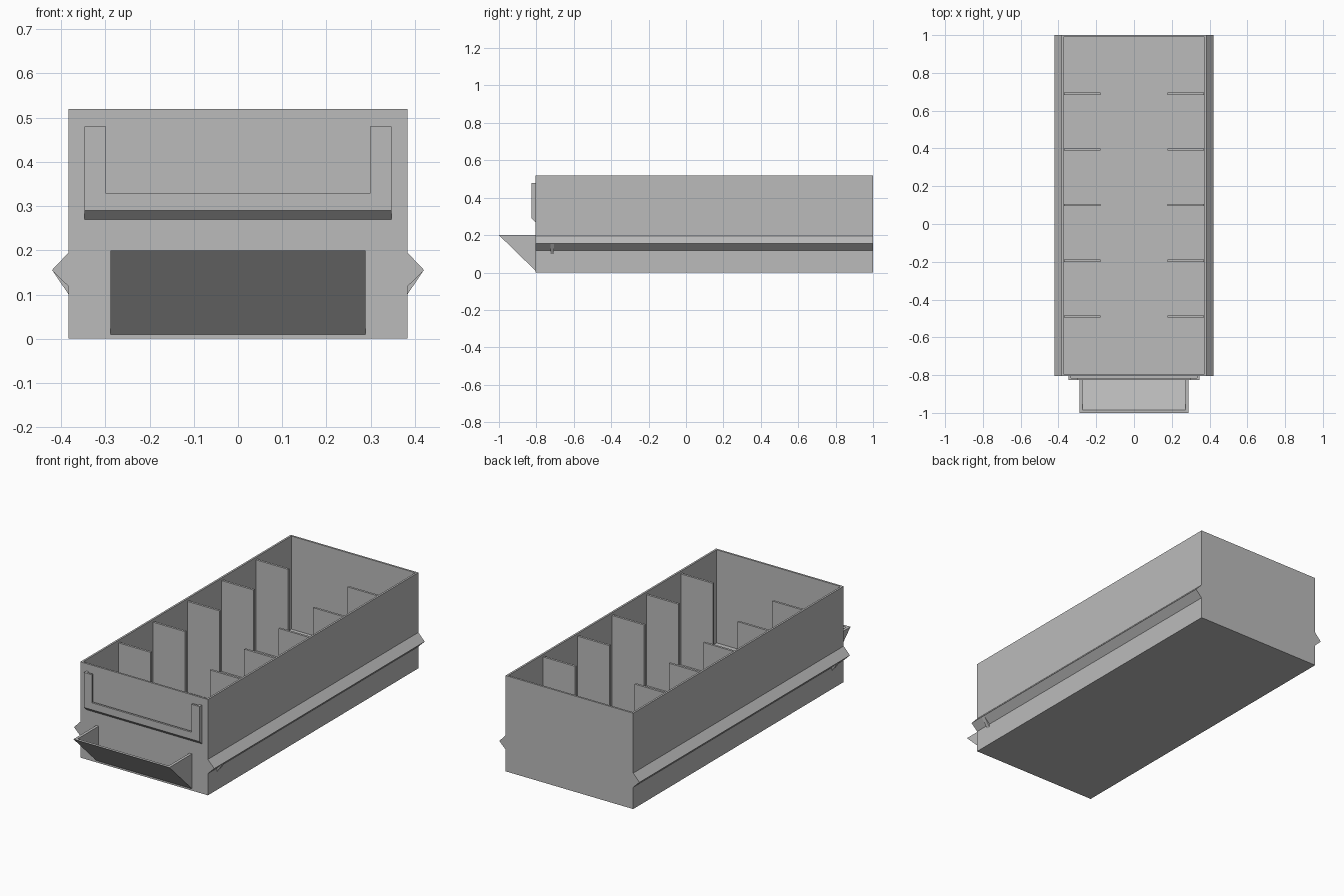
import bpy
import bmesh
from mathutils import Vector

if "Cube" in bpy.data.objects:
    bpy.data.objects.remove(bpy.data.objects["Cube"], do_unlink=True)

grey = bpy.data.materials.new("plain_grey")
grey.use_nodes = True
COLOUR = (0.5, 0.5, 0.5, 1)
grey.diffuse_color = COLOUR
grey.node_tree.nodes["Principled BSDF"].inputs["Base Color"].default_value = COLOUR

WALL = 0.015
HALF_W, FRONT, BACK, HEIGHT = 0.383, -0.805, 1.0, 0.52


def finish(name, bm):
    bmesh.ops.recalc_face_normals(bm, faces=bm.faces)
    mesh = bpy.data.meshes.new(name)
    bm.to_mesh(mesh)
    bm.free()
    mesh.materials.append(grey)
    obj = bpy.data.objects.new(name, mesh)
    bpy.context.collection.objects.link(obj)
    return obj


def prism(name, points, axis, start, end):
    """Extrude a closed 2D outline along x (points are y, z) or y (points are x, z)."""
    bm = bmesh.new()
    place = {"x": lambda a, b: (start, a, b), "y": lambda a, b: (a, start, b)}[axis]
    face = bm.faces.new([bm.verts.new(place(a, b)) for a, b in points])
    geom = bmesh.ops.extrude_face_region(bm, geom=[face])["geom"]
    shift = Vector((end - start, 0, 0) if axis == "x" else (0, end - start, 0))
    bmesh.ops.translate(bm, vec=shift, verts=[g for g in geom if isinstance(g, bmesh.types.BMVert)])
    return finish(name, bm)


def box(name, x0, x1, y0, y1, z0, z1):
    return prism(name, [(x0, z0), (x1, z0), (x1, z1), (x0, z1)], "y", y0, y1)


# Open-topped drawer body: inset the top face and sink it to the floor
bm = bmesh.new()
bmesh.ops.create_cube(bm, size=1)
for v in bm.verts:
    v.co = ((v.co.x * 2 * HALF_W), FRONT if v.co.y < 0 else BACK, HEIGHT if v.co.z > 0 else 0)
top = max(bm.faces, key=lambda f: f.calc_center_median().z)
bmesh.ops.inset_region(bm, faces=[top], thickness=WALL)
geom = bmesh.ops.extrude_face_region(bm, geom=[top])["geom"]
bmesh.ops.translate(bm, vec=(0, 0, WALL - HEIGHT),
                    verts=[g for g in geom if isinstance(g, bmesh.types.BMVert)])
if top.is_valid:
    bmesh.ops.delete(bm, geom=[top], context="FACES_ONLY")
finish("drawer_body", bm)

# Parts that repeat on both sides
for side, s in (("left", 1), ("right", -1)):
    # Slide rail and the small stop under it
    rail = [(s * HALF_W, 0.118), (s * 0.421, 0.155), (s * HALF_W, 0.195)]
    prism(f"{side}_rail", rail, "y", FRONT, BACK)
    stop = [(s * HALF_W, 0.10), (s * 0.42, 0.155), (s * HALF_W, 0.155)]
    prism(f"{side}_rail_stop", stop, "y", -0.725, -0.705)

    # Divider fins
    for i in range(5):
        y = 0.69 - 0.295 * i
        x0, x1 = sorted((s * 0.178, s * 0.37))
        box(f"{side}_divider_{i + 1}", x0, x1, y - 0.006, y + 0.006, 0.01, 0.508)

    # Pull handle cheek
    x0, x1 = sorted((s * 0.288, s * (0.288 - WALL)))
    prism(f"{side}_handle_cheek", [(FRONT, 0.2), (-1, 0.2), (FRONT, 0.01)], "x", x0, x1)

    # Label holder spacer behind the lip
    x0, x1 = sorted((s * 0.333, s * 0.347))
    box(f"{side}_label_spacer", x0, x1, -0.815, FRONT, 0.29, 0.48)

# Sloped handle panel
prism("handle_panel", [(-1, 0.2), (-1 + WALL, 0.2), (FRONT, 0.025), (FRONT, 0.01)],
      "x", -0.288 + WALL, 0.288 - WALL)

# Label holder: U-shaped lip standing on a chamfered ledge
lip = [(-0.347, 0.29), (0.347, 0.29), (0.347, 0.48), (0.299, 0.48),
       (0.299, 0.328), (-0.299, 0.328), (-0.299, 0.48), (-0.347, 0.48)]
prism("label_lip", lip, "y", -0.826, -0.815)
prism("label_ledge", [(FRONT, 0.27), (-0.826, 0.29), (-0.815, 0.305), (FRONT, 0.305)],
      "x", -0.347, 0.347)
